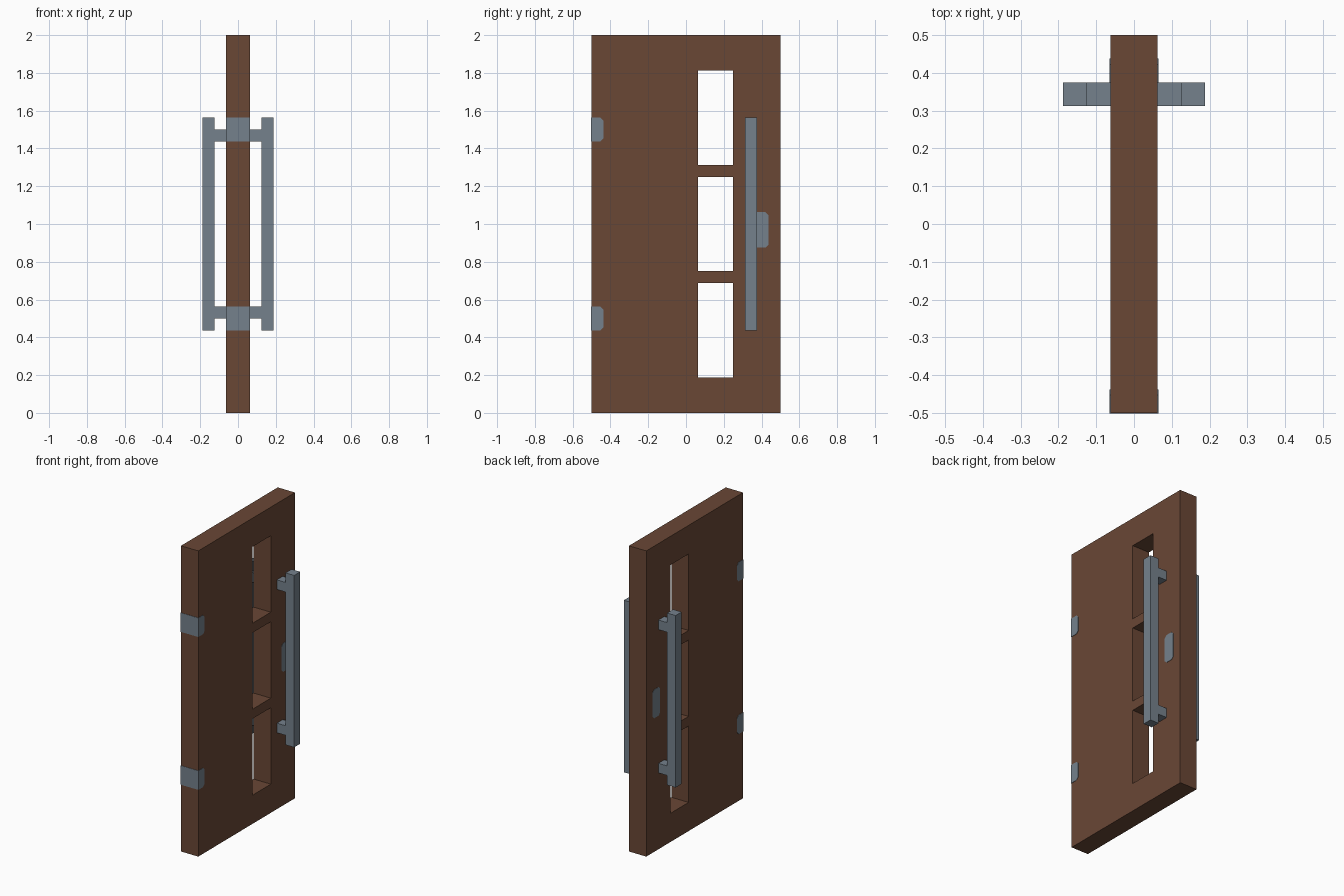
import bpy, bmesh
from mathutils import Vector

cube = bpy.data.objects.get("Cube")
if cube:
    bpy.data.objects.remove(cube, do_unlink=True)

U = 1 / 16          # base module of the design
HALF = U            # half the door thickness
PROUD = 0.002       # how far metal plates stand off the wood


def material(name, rgb):
    m = bpy.data.materials.new(name)
    m.use_nodes = True
    m.diffuse_color = (*rgb, 1)
    bsdf = next(n for n in m.node_tree.nodes if n.type == 'BSDF_PRINCIPLED')
    bsdf.inputs["Base Color"].default_value = (*rgb, 1)
    return m


wood = material("brown wood", (0.142, 0.063, 0.036))
metal = material("grey metal", (0.178, 0.220, 0.262))


def finish(name, bm, mat):
    bmesh.ops.recalc_face_normals(bm, faces=bm.faces[:])
    mesh = bpy.data.meshes.new(name)
    bm.to_mesh(mesh)
    bm.free()
    mesh.materials.append(mat)
    obj = bpy.data.objects.new(name, mesh)
    bpy.context.collection.objects.link(obj)
    return obj


def extrude_x(bm, x0, x1):
    """Thicken the flat faces lying at x0 through to x1."""
    out = bmesh.ops.extrude_face_region(bm, geom=bm.faces[:], use_keep_orig=True)
    verts = [v for v in out["geom"] if isinstance(v, bmesh.types.BMVert)]
    bmesh.ops.translate(bm, vec=Vector((x1 - x0, 0, 0)), verts=verts)


def prism(name, outline, x0, x1, mat):
    """Extrude a (y, z) outline along x."""
    bm = bmesh.new()
    bm.faces.new([bm.verts.new((x0, y, z)) for y, z in outline])
    extrude_x(bm, x0, x1)
    return finish(name, bm, mat)


def rect(y0, y1, z0, z1):
    return [(y0, z0), (y1, z0), (y1, z1), (y0, z1)]


def clipped(y0, y1, z0, z1, c, both):
    """Rectangle with clipped corners on the +y side, or on both sides."""
    right = [(y1 - c, z0), (y1, z0 + c), (y1, z1 - c), (y1 - c, z1)]
    if both:
        return right + [(y0 + c, z1), (y0, z1 - c), (y0, z0 + c), (y0 + c, z0)]
    return right + [(y0, z1), (y0, z0)]


# Door slab: grid of cells with three window openings left out
ys = [-0.5, U, 4 * U, 0.5]
zs = [k * U for k in (0, 3, 11, 12, 20, 21, 29, 32)]
bm = bmesh.new()
grid = [[bm.verts.new((-HALF, y, z)) for z in zs] for y in ys]
for i in range(len(ys) - 1):
    for j in range(len(zs) - 1):
        if i == 1 and j % 2 == 1:
            continue
        bm.faces.new((grid[i][j], grid[i + 1][j], grid[i + 1][j + 1], grid[i][j + 1]))
extrude_x(bm, -HALF, HALF)
finish("door_slab", bm, wood)

# Hinges wrapped around the front edge
for label, z in (("lower", 0.5), ("upper", 1.5)):
    prism(label + "_hinge", clipped(-0.5 - PROUD, -7 * U, z - U, z + U, U / 4, False),
          -HALF - PROUD, HALF + PROUD, metal)

# Handle, its two brackets and the lock plate on each face
for label, s in (("left", 1), ("right", -1)):
    prism(label + "_handle_bar", rect(5 * U, 6 * U, 7 * U, 25 * U), s * 2 * U, s * 3 * U, metal)
    for end, z in (("lower", 8 * U), ("upper", 23 * U)):
        prism(f"{label}_{end}_handle_bracket", rect(5 * U, 6 * U, z, z + U),
              s * HALF, s * 2 * U, metal)
    prism(label + "_lock_plate", clipped(5.75 * U, 7 * U, 14 * U, 17 * U, U / 4, True),
          s * HALF, s * (HALF + PROUD), metal)
